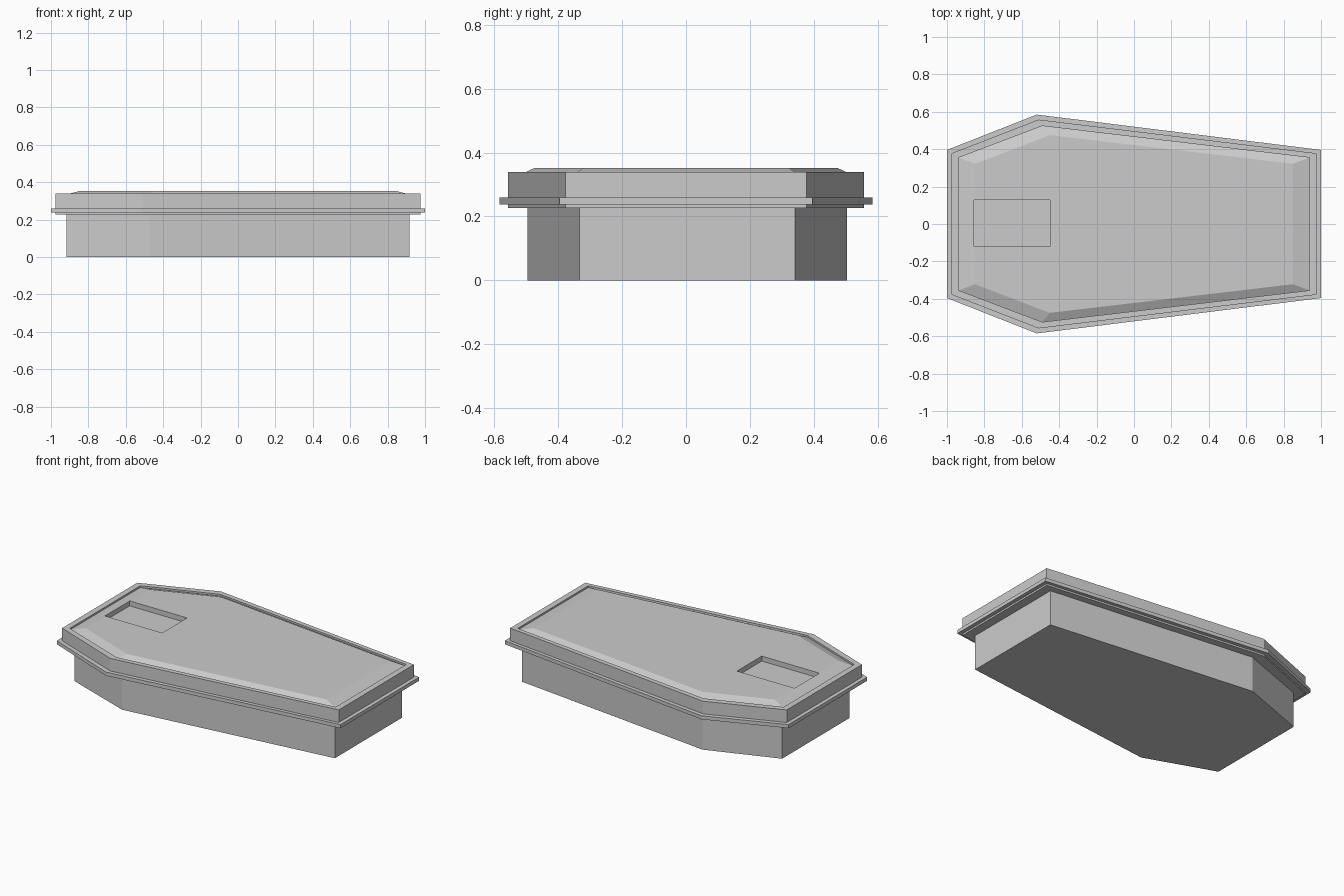
import bpy, bmesh

if "Cube" in bpy.data.objects:
    bpy.data.objects.remove(bpy.data.objects["Cube"])


def coffin(half_x, end_y, shoulder_x, shoulder_y):
    """Six-sided outline, counter-clockwise, symmetric about the x axis."""
    side = [(half_x, end_y), (shoulder_x, shoulder_y), (-half_x, end_y)]
    return side + [(x, -y) for x, y in reversed(side)]


def loft(name, rings, y_shift=0.0):
    """Stack outlines at given heights into one closed solid."""
    bm = bmesh.new()
    loops = [[bm.verts.new((x, y + y_shift, z)) for x, y in outline] for outline, z in rings]
    n = len(loops[0])
    for a, b in zip(loops, loops[1:]):
        for i in range(n):
            j = (i + 1) % n
            bm.faces.new((a[i], a[j], b[j], b[i]))
    bm.faces.new(list(reversed(loops[0])))
    bm.faces.new(loops[-1])
    bmesh.ops.recalc_face_normals(bm, faces=bm.faces)
    mesh = bpy.data.meshes.new(name)
    bm.to_mesh(mesh)
    bm.free()
    obj = bpy.data.objects.new(name, mesh)
    bpy.context.collection.objects.link(obj)
    return obj


body = coffin(0.917, 0.338, -0.47, 0.50)
flange = coffin(1.0, 0.396, -0.52, 0.585)
rim = coffin(0.975, 0.378, -0.51, 0.558)
groove = coffin(0.937, 0.355, -0.49, 0.524)
panel = coffin(0.85, 0.322, -0.45, 0.475)

# Box standing on the ground
loft("coffin_box", [(body, 0.0), (body, 0.228)], y_shift=0.004)

# Lid: lower lip, projecting flange, raised rim, groove and bevelled top panel
lid = loft("coffin_lid", [
    (rim, 0.226), (rim, 0.237), (flange, 0.237), (flange, 0.26), (rim, 0.26),
    (rim, 0.34), (groove, 0.34), (groove, 0.329), (panel, 0.352),
])

# Rectangular plaque recess cut into the lid
bpy.ops.mesh.primitive_cube_add(size=1, location=(-0.652, 0.004, 0.37))
cutter = bpy.context.object
cutter.name = "plaque_cutter"
cutter.scale = (0.405, 0.25, 0.10)
cutter.hide_render = True
cut = lid.modifiers.new("plaque_recess", "BOOLEAN")
cut.operation = "DIFFERENCE"
cut.solver = "EXACT"
cut.object = cutter
bpy.context.view_layer.objects.active = lid
bpy.ops.object.modifier_apply(modifier=cut.name)
bpy.data.objects.remove(cutter)
